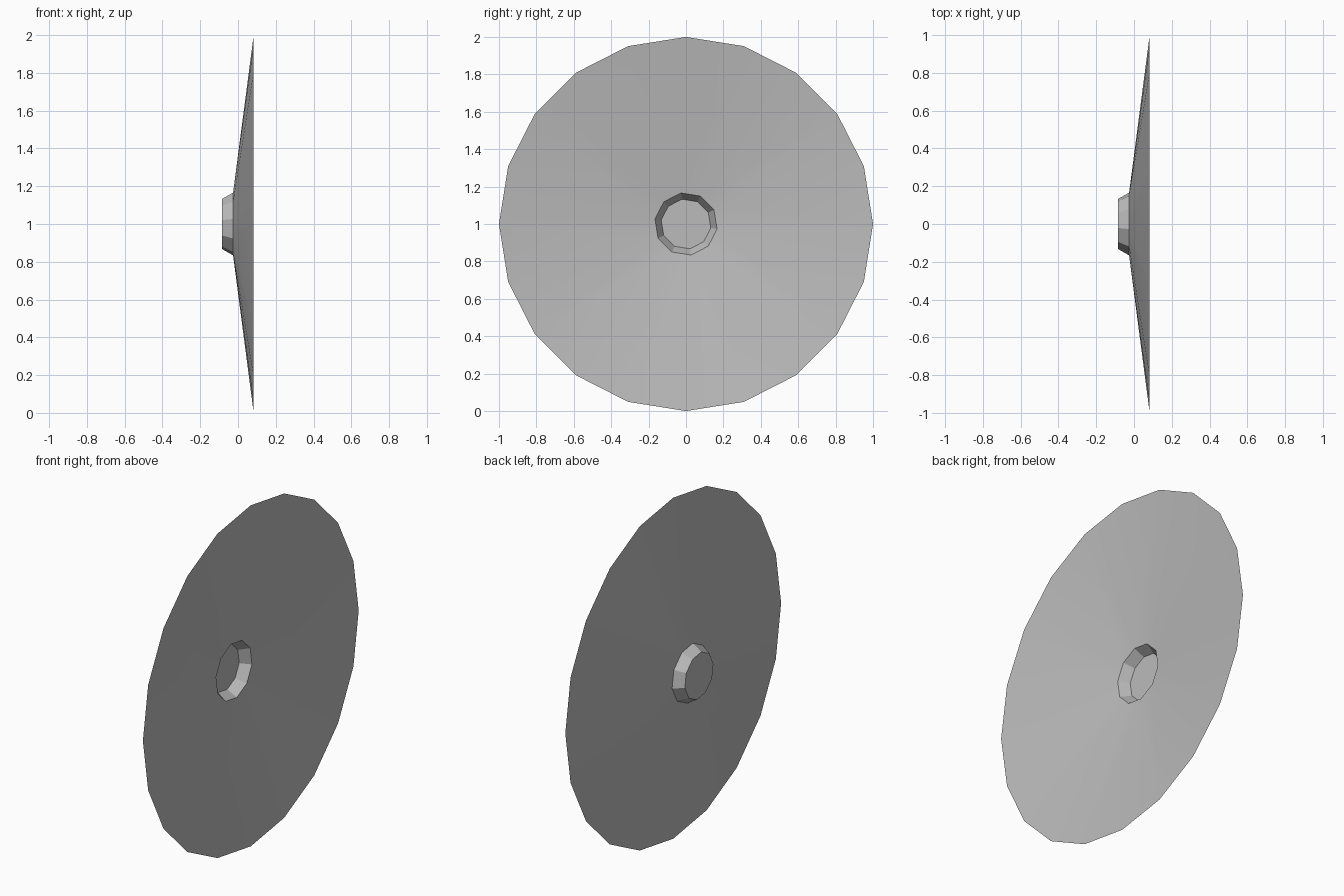
import bpy
import bmesh
from math import sin, cos, radians

cube = bpy.data.objects.get("Cube")
if cube:
    bpy.data.objects.remove(cube, do_unlink=True)

# One plain grey material
grey = bpy.data.materials.new("grey")
grey.use_nodes = True
colour = (0.5, 0.5, 0.5, 1)
grey.diffuse_color = colour
grey.node_tree.nodes["Principled BSDF"].inputs["Base Color"].default_value = colour


def ring(bm, sides, radius, x, phase=0):
    """Regular polygon of vertices around the x axis."""
    angles = [radians(phase + 360 * i / sides) for i in range(sides)]
    return [bm.verts.new((x, radius * cos(a), 1 + radius * sin(a))) for a in angles]


bm = bmesh.new()
HUB = 10
rim = ring(bm, 2 * HUB, 1.0, 0.083)
lip = ring(bm, HUB, 0.168, -0.026, phase=-9)
floor = ring(bm, HUB, 0.134, -0.085, phase=-9)

for i in range(HUB):
    j = (i + 1) % HUB
    # Shallow cone: one triangle and one quad per hub side
    bm.faces.new((rim[2 * i - 1], rim[2 * i], lip[i]))
    bm.faces.new((rim[2 * i], rim[2 * i + 1], lip[j], lip[i]))
    # Tapered wall of the recessed hub
    bm.faces.new((lip[i], lip[j], floor[j], floor[i]))
# Closed hub floor
bm.faces.new(floor)

mesh = bpy.data.meshes.new("dish")
bm.to_mesh(mesh)
bm.free()
mesh.materials.append(grey)
dish = bpy.data.objects.new("dish", mesh)
bpy.context.collection.objects.link(dish)

# Smooth cone, crisp hub edges
bpy.ops.object.select_all(action="DESELECT")
dish.select_set(True)
bpy.context.view_layer.objects.active = dish
bpy.ops.object.shade_smooth_by_angle(angle=radians(20))
